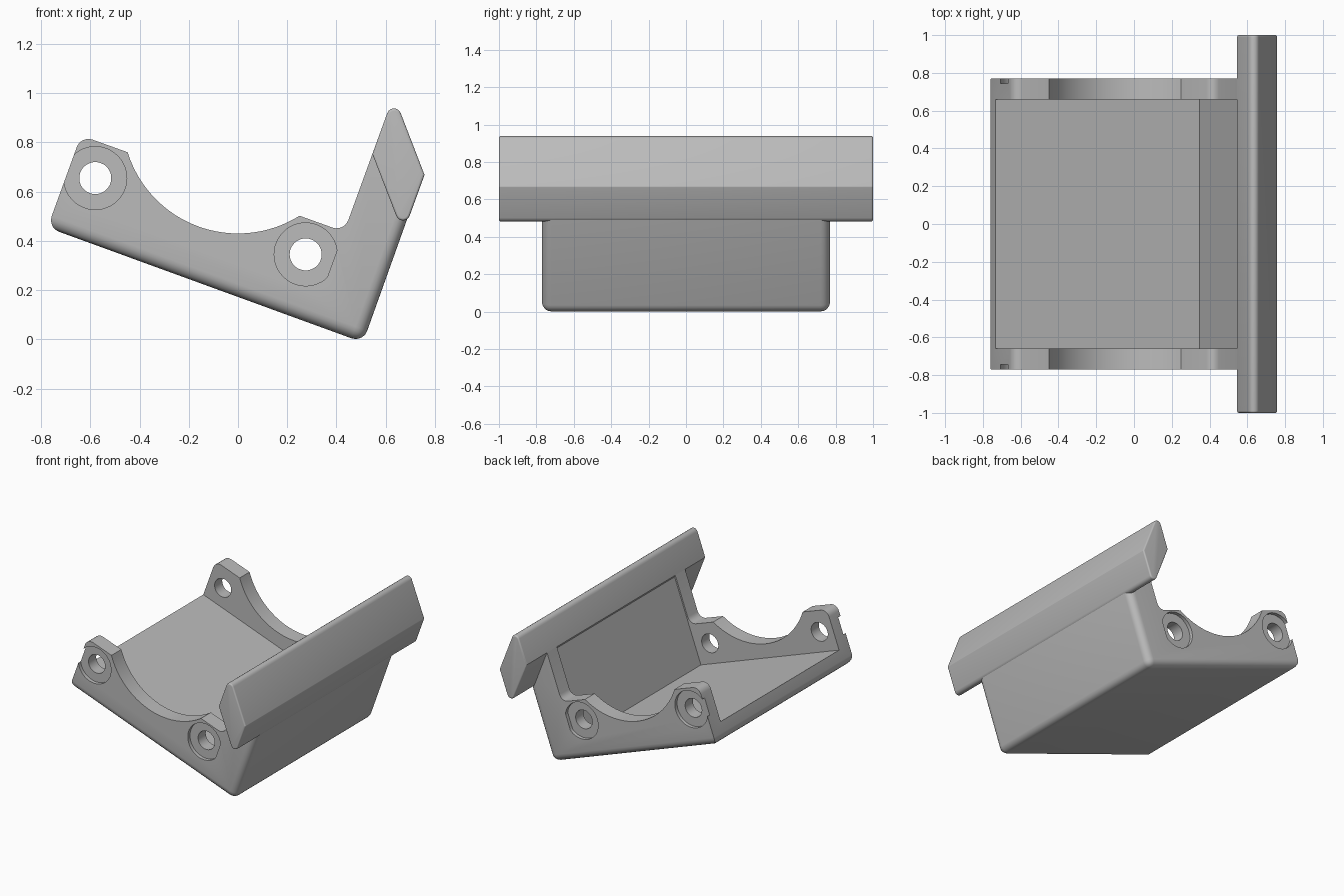
import bpy, bmesh, math
from mathutils import Vector

cube = bpy.data.objects.get("Cube")
if cube:
    bpy.data.objects.remove(cube, do_unlink=True)

grey = bpy.data.materials.new("plain grey")
grey.use_nodes = True
grey.diffuse_color = (0.5, 0.5, 0.5, 1)
grey.node_tree.nodes["Principled BSDF"].inputs["Base Color"].default_value = (0.5, 0.5, 0.5, 1)


def rounded(corners, steps=6):
    """Turn (x, z, radius) corners into a profile with filleted corners."""
    out = []
    n = len(corners)
    for i, (x, z, r) in enumerate(corners):
        p = Vector((x, z))
        if r == 0:
            out.append(p)
            continue
        a = (Vector(corners[i - 1][:2]) - p).normalized()
        b = (Vector(corners[(i + 1) % n][:2]) - p).normalized()
        half = a.angle(b) / 2
        centre = p + (a + b).normalized() * r / math.sin(half)
        start = p + a * r / math.tan(half) - centre
        end = p + b * r / math.tan(half) - centre
        for k in range(steps + 1):
            d = start.lerp(end, k / steps)
            # even spacing comes from slerping between the tangent points
            if 0 < k < steps:
                d = start.slerp(end, k / steps)
            out.append(centre + d.normalized() * r)
    return out


def prism(name, profile, y0, y1, bevel=0, rule=None):
    """Extrude an x-z profile along y, bevelling the edges picked by the rule."""
    bm = bmesh.new()
    cap = bm.faces.new([bm.verts.new((p[0], y0, p[1])) for p in profile])
    ext = bmesh.ops.extrude_face_region(bm, geom=[cap], use_keep_orig=True)
    moved = [g for g in ext["geom"] if isinstance(g, bmesh.types.BMVert)]
    bmesh.ops.translate(bm, verts=moved, vec=(0, y1 - y0, 0))
    bmesh.ops.recalc_face_normals(bm, faces=bm.faces)
    if bevel:
        edges = {e for f in bm.faces if rule(f.normal) for e in f.edges}
        if name == "cradle_body":
            edges = {e for e in edges if min(v.co.z for v in e.verts) < 0.5}
        bmesh.ops.bevel(bm, geom=list(edges), offset=bevel, segments=5,
                        profile=0.5, affect='EDGES', clamp_overlap=True)
    mesh = bpy.data.meshes.new(name)
    bm.to_mesh(mesh)
    bm.free()
    mesh.materials.append(grey)
    ob = bpy.data.objects.new(name, mesh)
    bpy.context.collection.objects.link(ob)
    return ob


def activate(ob):
    bpy.ops.object.select_all(action='DESELECT')
    ob.select_set(True)
    bpy.context.view_layer.objects.active = ob


def cut(ob, cutter):
    mod = ob.modifiers.new("cut", 'BOOLEAN')
    mod.operation, mod.solver, mod.object = 'DIFFERENCE', 'EXACT', cutter
    activate(ob)
    bpy.ops.object.modifier_apply(modifier=mod.name)
    bpy.data.objects.remove(cutter, do_unlink=True)


def circle(cx, cz, r, flat=1):
    """Circle profile, optionally flattened on the side facing the back wall."""
    n = Vector((math.cos(math.radians(20)), -math.sin(math.radians(20))))
    pts = []
    for k in range(48):
        a = math.tau * k / 48
        d = Vector((math.cos(a), math.sin(a))) * r
        d -= n * max(0, d.dot(n) - flat)
        pts.append((cx + d.x, cz + d.y))
    return pts


# Body: tilted block with the round saddle in its upper edge
a0, a1 = math.atan2(-0.14, -0.449) + math.tau, math.atan2(-0.398, 0.25) + math.tau
saddle = [(0.47 * math.cos(a0 + (a1 - a0) * k / 32),
           0.9 + 0.47 * math.sin(a0 + (a1 - a0) * k / 32), 0) for k in range(33)]
outline = [(0.508, -0.013, 0), (-0.774, 0.454, 0), (-0.638, 0.828, 0.05)]
outline += saddle + [(0.431, 0.437, 0.05), (0.546, 0.753, 0), (0.697, 0.515, 0)]
body = prism("cradle_body", rounded(outline), -0.77, 0.77, 0.05,
             lambda n: n.z < -0.3 and abs(n.y) < 0.1)

# Tray hollow between the end plates, open at the low-wall side
cut(body, prism("tray_cutter", [(-1, 0.664), (0.3455, 0.174), (0.7095, 1.174), (-1, 1.174)],
                -0.66, 0.66))

# Bolt holes with shallow counterbores in both end plates
for x, z, flat in ((-0.58, 0.655, 1), (0.275, 0.345, 0.114)):
    cut(body, prism("hole_cutter", circle(x, z, 0.065), -1, 1))
    for s in (-1, 1):
        cut(body, prism("bore_cutter", circle(x, z, 0.128, flat), s * 0.745, s * 0.9))

# Long diamond-section lip along the top of the tall wall
lip = prism("wall_lip", rounded([(0.546, 0.753, 0), (0.633, 0.992, 0.029),
                                 (0.758, 0.668, 0.01), (0.671, 0.429, 0.029)]),
            -1, 1, 0.02, lambda n: abs(n.y) > 0.9)

for ob in (body, lip):
    activate(ob)
    bpy.ops.object.shade_smooth_by_angle(angle=math.radians(30))
